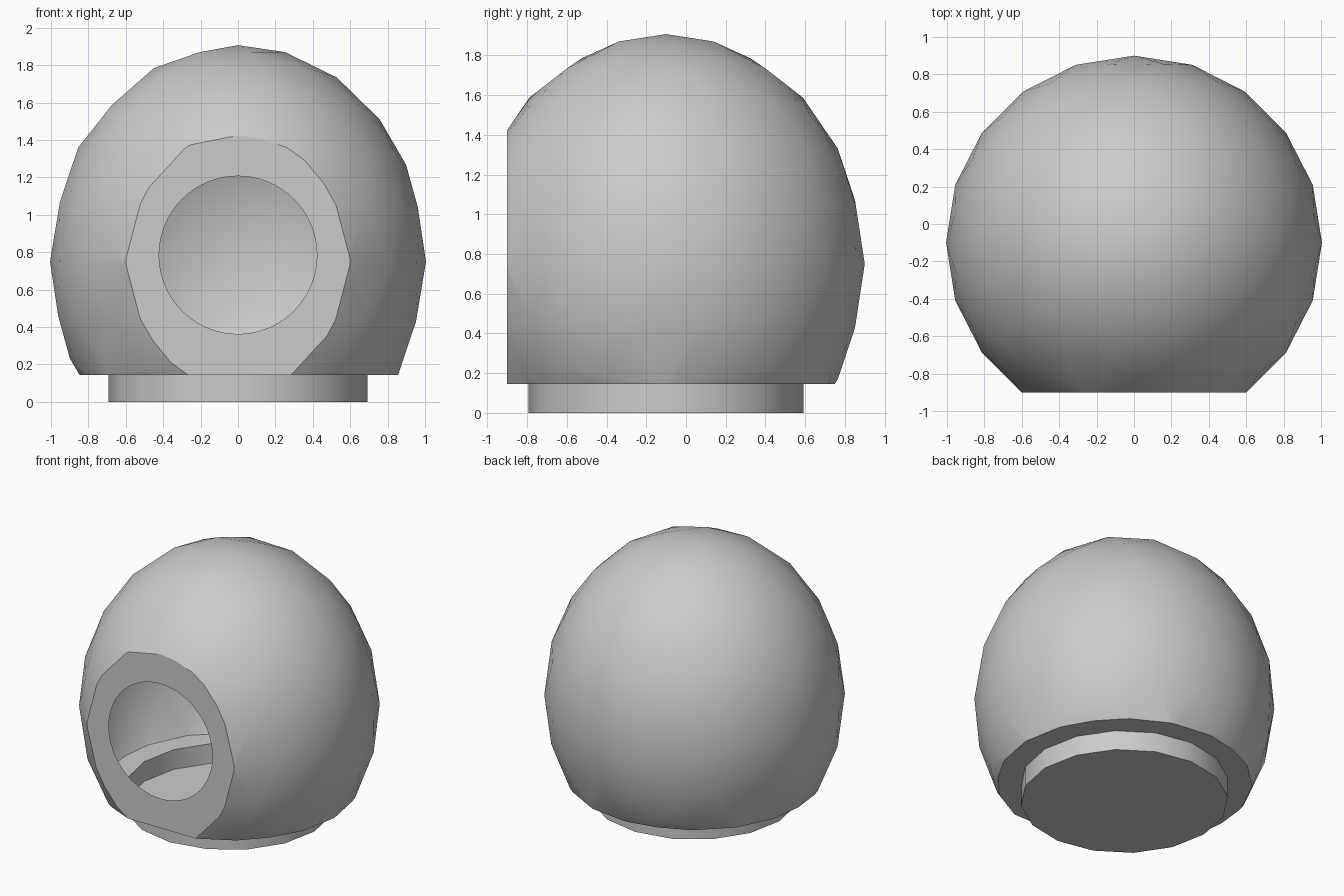
import bpy
import bmesh
import math
from mathutils import Matrix, Vector

if "Cube" in bpy.data.objects:
    bpy.data.objects.remove(bpy.data.objects["Cube"], do_unlink=True)

CENTRE_Y = -0.1
FRONT_Y = -0.9
RIM_Z = 0.145
BASE_RADIUS = 0.692
BASE_SIDES = 16
FRONT = Vector((0, -1, 0))
DOWN = Vector((0, 0, -1))

grey = bpy.data.materials.new("light_grey")
grey.use_nodes = True
colour = (0.6, 0.6, 0.6, 1)
grey.diffuse_color = colour
grey.node_tree.nodes["Principled BSDF"].inputs["Base Color"].default_value = colour


def add_object(name, bm):
    mesh = bpy.data.meshes.new(name)
    bm.to_mesh(mesh)
    bm.free()
    mesh.materials.append(grey)
    obj = bpy.data.objects.new(name, mesh)
    bpy.context.collection.objects.link(obj)
    return obj


def slice_and_cap(bm, point, normal):
    """Cut away everything beyond a plane and close the opening."""
    geom = bm.verts[:] + bm.edges[:] + bm.faces[:]
    bmesh.ops.bisect_plane(bm, geom=geom, dist=1e-5, plane_co=point,
                           plane_no=normal, clear_outer=True)
    rim = [e for e in bm.edges if e.is_boundary]
    bmesh.ops.holes_fill(bm, edges=rim, sides=0)


def pierce(bm, normal, centre, radius, sides):
    """Replace the flat cap facing a direction by one with a round hole."""
    cap = max(bm.faces, key=lambda f: (f.normal.dot(normal) > 0.999) * f.calc_area())
    edges = list(cap.edges)
    bmesh.ops.delete(bm, geom=[cap], context='FACES_ONLY')
    turn = normal.to_track_quat('Z', 'Y').to_matrix().to_4x4()
    ring = bmesh.ops.create_circle(bm, cap_ends=False, segments=sides, radius=radius,
                                   matrix=Matrix.Translation(centre) @ turn)
    edges += list({e for v in ring["verts"] for e in v.link_edges})
    filled = bmesh.ops.triangle_fill(bm, edges=edges, use_beauty=True,
                                     use_dissolve=False, normal=normal)
    for face in filled["geom"]:
        if isinstance(face, bmesh.types.BMFace):
            face.normal_update()
            if face.normal.dot(normal) < 0:
                face.normal_flip()
            face.smooth = False


# Hollow egg shell with a flat front, a round doorway and an open underside
bm = bmesh.new()
bmesh.ops.create_icosphere(bm, subdivisions=3, radius=1)
bmesh.ops.transform(bm, verts=bm.verts, matrix=Matrix.Translation((0, CENTRE_Y, 0.75))
                    @ Matrix.Diagonal((1.005, 1.0, 1.157, 1)))
for face in bm.faces:
    face.smooth = True
slice_and_cap(bm, (0, FRONT_Y, 0), FRONT)
slice_and_cap(bm, (0, 0, RIM_Z), DOWN)
bmesh.ops.recalc_face_normals(bm, faces=bm.faces)
bm.normal_update()
pierce(bm, FRONT, Vector((0, FRONT_Y, 0.785)), 0.422, 64)
pierce(bm, DOWN, Vector((0, CENTRE_Y, RIM_Z)), BASE_RADIUS, BASE_SIDES)
add_object("egg_shell", bm)

# Shallow round base tray
bm = bmesh.new()
bmesh.ops.create_cone(bm, cap_ends=True, segments=BASE_SIDES, radius1=BASE_RADIUS,
                      radius2=BASE_RADIUS, depth=RIM_Z,
                      matrix=Matrix.Translation((0, CENTRE_Y, RIM_Z / 2)))
bm.normal_update()
lid = [f for f in bm.faces if f.normal.z > 0.9]
bmesh.ops.delete(bm, geom=lid, context='FACES_ONLY')
for face in bm.faces:
    face.smooth = abs(face.normal.z) < 0.5
add_object("base_tray", bm)
